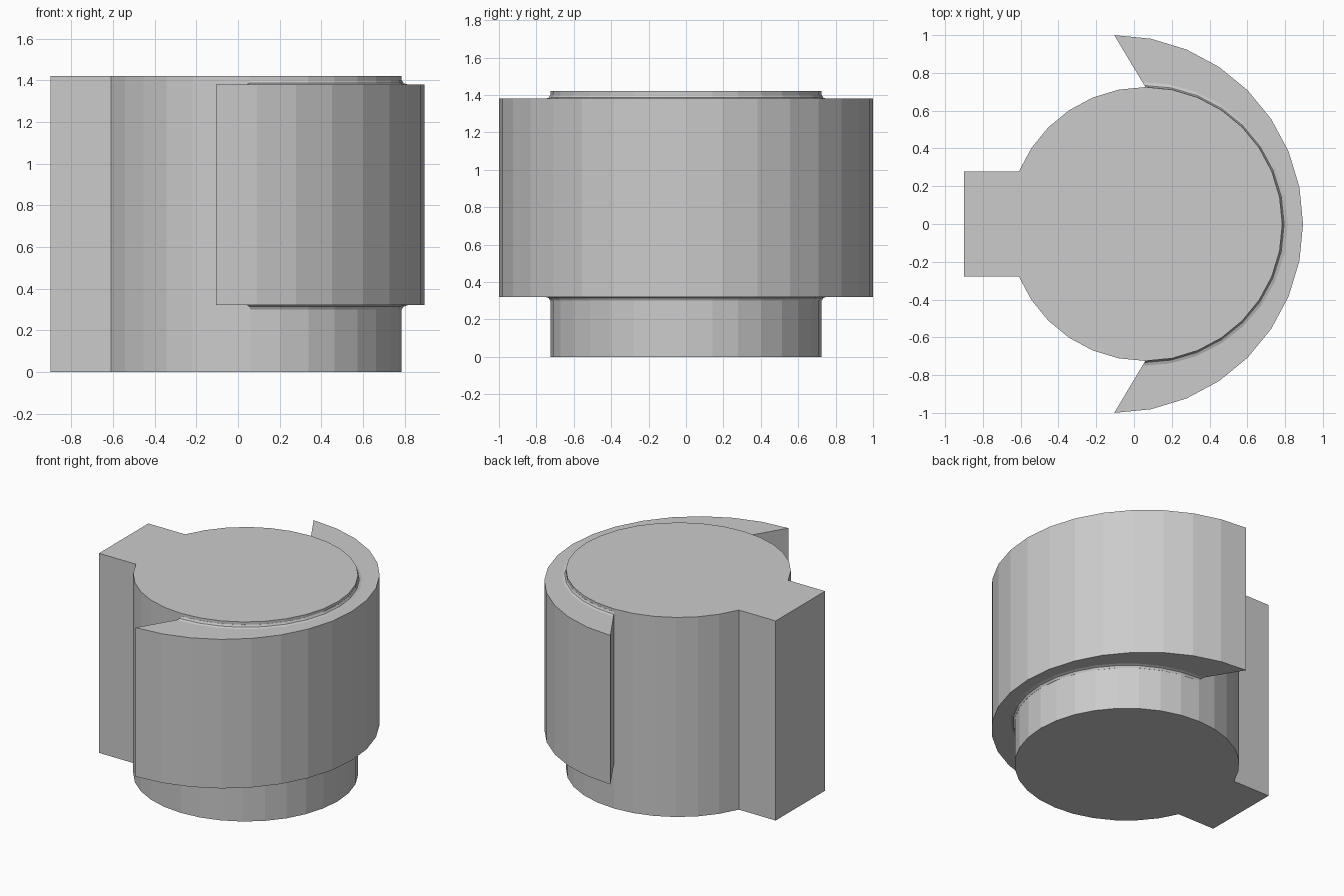
import bpy, bmesh
from math import sin, cos, radians
from mathutils import Vector

if "Cube" in bpy.data.objects:
    bpy.data.objects.remove(bpy.data.objects["Cube"])

CORE_X, CORE_R, CORE_H = 0.06, 0.725, 1.42
RING_X, RING_R, Z0, Z1 = -0.105, 1.0, 0.32, 1.38
STEP = 11.25  # 32-sided circles


def circle_point(cx, r, i):
    a = radians(i * STEP)
    return Vector((cx + r * cos(a), r * sin(a), 0))


def finish(bm, name):
    bmesh.ops.recalc_face_normals(bm, faces=bm.faces[:])
    mesh = bpy.data.meshes.new(name)
    bm.to_mesh(mesh)
    bm.free()
    obj = bpy.data.objects.new(name, mesh)
    bpy.context.collection.objects.link(obj)
    return obj


# Core: round drum with a rectangular key, one extruded outline
outline = [circle_point(CORE_X, CORE_R, i) for i in range(-14, 15)]
key_y = outline[-1].y
outline += [Vector((-0.9, key_y, 0)), Vector((-0.9, -key_y, 0))]
bm = bmesh.new()
face = bm.faces.new([bm.verts.new(p) for p in outline])
ext = bmesh.ops.extrude_face_region(bm, geom=[face])
bmesh.ops.translate(bm, vec=(0, 0, CORE_H),
                    verts=[g for g in ext['geom'] if isinstance(g, bmesh.types.BMVert)])
core = finish(bm, "keyed_core")

# Collar: crescent section swept round the front half, with a tiny fillet at the core
# (distance from the core wall, height past the collar face)
fillet = [(0.03, 0.0), (0.01, 0.006), (0.001, 0.02), (-0.04, 0.02)]
bm = bmesh.new()
sections = []
for i in range(-8, 9):
    inner = circle_point(CORE_X, CORE_R, i)
    outer = circle_point(RING_X, RING_R, i)
    d = (outer - inner).normalized()
    up = Vector((0, 0, 1))
    pts = [outer + up * Z0, outer + up * Z1]
    pts += [inner + d * w + up * (Z1 + h) for w, h in fillet]
    pts += [inner + d * w + up * (Z0 - h) for w, h in reversed(fillet)]
    sections.append([bm.verts.new(p) for p in pts])
n = len(sections[0])
for a, b in zip(sections, sections[1:]):
    for k in range(n):
        bm.faces.new((a[k], b[k], b[(k + 1) % n], a[(k + 1) % n]))
bm.faces.new(sections[0])
bm.faces.new(sections[-1])
collar = finish(bm, "crescent_collar")
